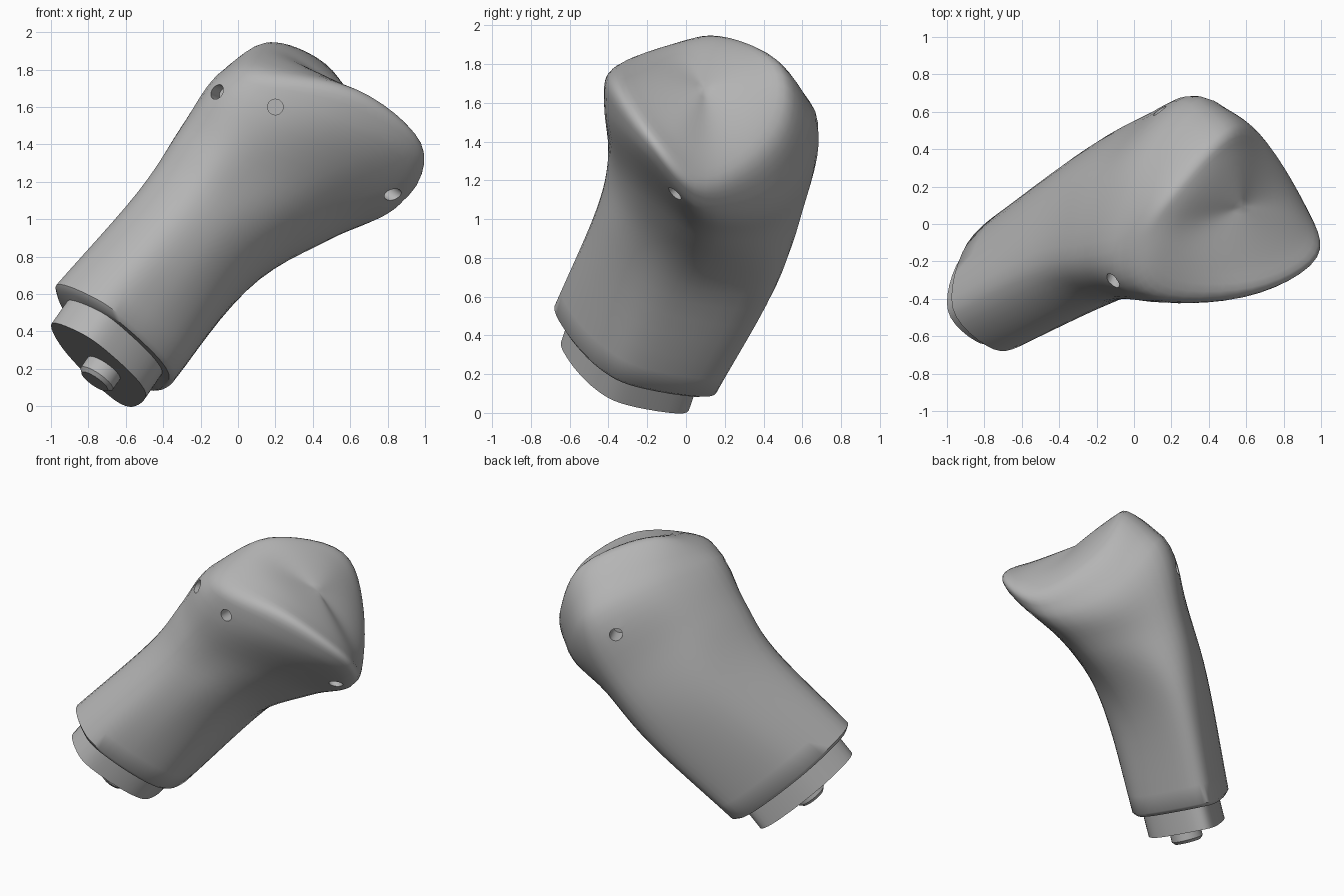
import bpy, bmesh
from mathutils import Vector

cube = bpy.data.objects.get("Cube")
if cube:
    bpy.data.objects.remove(cube, do_unlink=True)

grey = bpy.data.materials.new("bone_grey")
grey.use_nodes = True
colour = (0.46, 0.46, 0.46, 1)
grey.diffuse_color = colour
grey.node_tree.nodes["Principled BSDF"].inputs["Base Color"].default_value = colour

AXIS = Vector((.55, .27, .79)).normalized()
STEPS = 6

# Cross-sections from the cut end of the shaft up to the joint face
RIM = [(-.34, -.25, .14), (-.37, -.45, .24), (-.55, -.62, .42), (-.75, -.67, .57),
       (-.97, -.45, .65), (-.89, -.1, .47), (-.62, .12, .19), (-.45, .12, .085)]
SHAFT = [(.06, 0, .65), (.04, -.24, .78), (-.12, -.42, .93), (-.34, -.45, 1.07),
         (-.54, -.22, 1.14), (-.43, .22, 1.02), (-.17, .45, .74), (0, .4, .61)]
NECK = [(.5, .1, .9), (.4, -.2, 1.1), (.1, -.36, 1.23), (-.15, -.39, 1.35),
        (-.31, -.18, 1.48), (-.2, .28, 1.42), (.1, .6, 1.1), (.32, .46, .92)]
HEAD = [(.8, .1, 1.03), (.88, -.2, 1.32), (.45, -.4, 1.52), (0, -.39, 1.64),
        (-.14, -.15, 1.74), (.01, .34, 1.71), (.31, .68, 1.5), (.56, .5, 1.12)]
CREST = [(.92, .1, 1.17), (.99, -.17, 1.41), (.64, -.37, 1.69), (.12, -.37, 1.79),
         (.04, -.1, 1.88), (.18, .17, 1.945), (.5, .51, 1.79), (.68, .48, 1.42)]
DISH = [(.82, .12, 1.38), (.87, -.06, 1.48), (.6, -.17, 1.71), (.3, -.12, 1.86),
        (.22, 0, 1.92), (.34, .18, 1.91), (.53, .36, 1.78), (.66, .3, 1.57)]
DISH_CENTRE = Vector((.6, .1, 1.66))


def spline(a, b, c, d, t):
    """Smooth curve from b to c."""
    return b + (c - a) * (t / 2) + (a * 2 - b * 5 + c * 4 - d) * (t * t / 2) \
        + (b * 3 - a - c * 3 + d) * (t ** 3 / 2)


def smooth_ring(points):
    p = [Vector(q) for q in points]
    n = len(p)
    return [spline(p[i - 1], p[i], p[(i + 1) % n], p[(i + 2) % n], s / STEPS)
            for i in range(n) for s in range(STEPS)]


def centre_of(ring):
    return sum((Vector(p) for p in ring), Vector()) / len(ring)


def shifted(ring, scale, drop):
    """Copy a ring, scaled about its centre and moved out along the axis."""
    c = centre_of(ring)
    return [c + (Vector(p) - c) * scale - AXIS * drop for p in ring]


def loft(name, rings, tip=None):
    """Skin a stack of rings, closing the top with a cap or a softened dish."""
    bm = bmesh.new()
    rows = [[bm.verts.new(p) for p in ring] for ring in rings]
    n = len(rows[0])
    for low, high in zip(rows, rows[1:]):
        for i in range(n):
            j = (i + 1) % n
            bm.faces.new((low[i], low[j], high[j], high[i]))
    bm.faces.new(rows[0])
    if tip is None:
        bm.faces.new(rows[-1])
    else:
        v = bm.verts.new(tip)
        for i in range(n):
            bm.faces.new((rows[-1][i], rows[-1][(i + 1) % n], v))
        # Soften the dish well, then blend lightly over its crest
        for start, rounds in ((-2 * STEPS + 2, 20), (-3 * STEPS + 2, 4)):
            soft = [v] + [w for row in rows[start:] for w in row]
            for _ in range(rounds):
                bmesh.ops.smooth_vert(bm, verts=soft, factor=.5,
                                      use_axis_x=True, use_axis_y=True, use_axis_z=True)
    bmesh.ops.recalc_face_normals(bm, faces=bm.faces)
    mesh = bpy.data.meshes.new(name)
    bm.to_mesh(mesh)
    bm.free()
    mesh.materials.append(grey)
    obj = bpy.data.objects.new(name, mesh)
    bpy.context.collection.objects.link(obj)
    return obj


def smooth(obj, angle):
    bpy.ops.object.select_all(action='DESELECT')
    obj.select_set(True)
    bpy.context.view_layer.objects.active = obj
    bpy.ops.object.shade_smooth_by_angle(angle=angle)


def cylinder(name, centre, direction, radius, depth):
    bpy.ops.mesh.primitive_cylinder_add(vertices=24, radius=radius, depth=depth, location=centre)
    obj = bpy.context.object
    obj.name = name
    obj.rotation_euler = Vector(direction).to_track_quat('Z', 'Y').to_euler()
    obj.data.materials.append(grey)
    return obj


# Bone body: shaft flaring into the joint head
columns = [smooth_ring(r) for r in (RIM, SHAFT, NECK, HEAD, CREST, DISH)]
levels = len(columns)
rings = [shifted(columns[0], .93, .025)]
for k in range(levels):
    for s in range(STEPS):
        row = []
        for i, p in enumerate(columns[k]):
            c = columns[k + 1][i] if k + 1 < levels else DISH_CENTRE
            a = columns[k - 1][i] if k else p * 2 - c
            if k + 2 < levels:
                d = columns[k + 2][i]
            elif k + 2 == levels:
                d = DISH_CENTRE
            else:
                d = DISH_CENTRE * 2 - p
            row.append(spline(a, p, c, d, s / STEPS))
        rings.append(row)
body = loft("bone_body", rings, DISH_CENTRE)

# Small drilled holes in the head
holes = [((-.11, -.3, 1.68), (-.4, -.9, .15)), ((.2, -.4, 1.6), (0, -1, 0)),
         ((.83, -.06, 1.13), (.7, -.5, -.5)), ((.14, .6, 1.44), (-.4, .9, 0))]
for centre, direction in holes:
    cutter = cylinder("hole_cutter", centre, direction, .042, .24)
    cutter.hide_render = True
    cut = body.modifiers.new("hole", 'BOOLEAN')
    cut.operation = 'DIFFERENCE'
    cut.solver = 'EXACT'
    cut.object = cutter
    bpy.context.view_layer.objects.active = body
    bpy.ops.object.modifier_apply(modifier=cut.name)
    bpy.data.objects.remove(cutter, do_unlink=True)
smooth(body, .8)

# Rounded plug on the cut end
outline = smooth_ring(RIM)
plug = loft("end_plug", [shifted(outline, .79, 0), shifted(outline, .79, .18)])
smooth(plug, .4)

# Round pin with a bevelled tip
pin = cylinder("end_pin", centre_of(RIM) - AXIS * .2, AXIS, .105, .14)
bevel = pin.modifiers.new("bevel", 'BEVEL')
bevel.width = .02
bevel.segments = 1
smooth(pin, .5)
